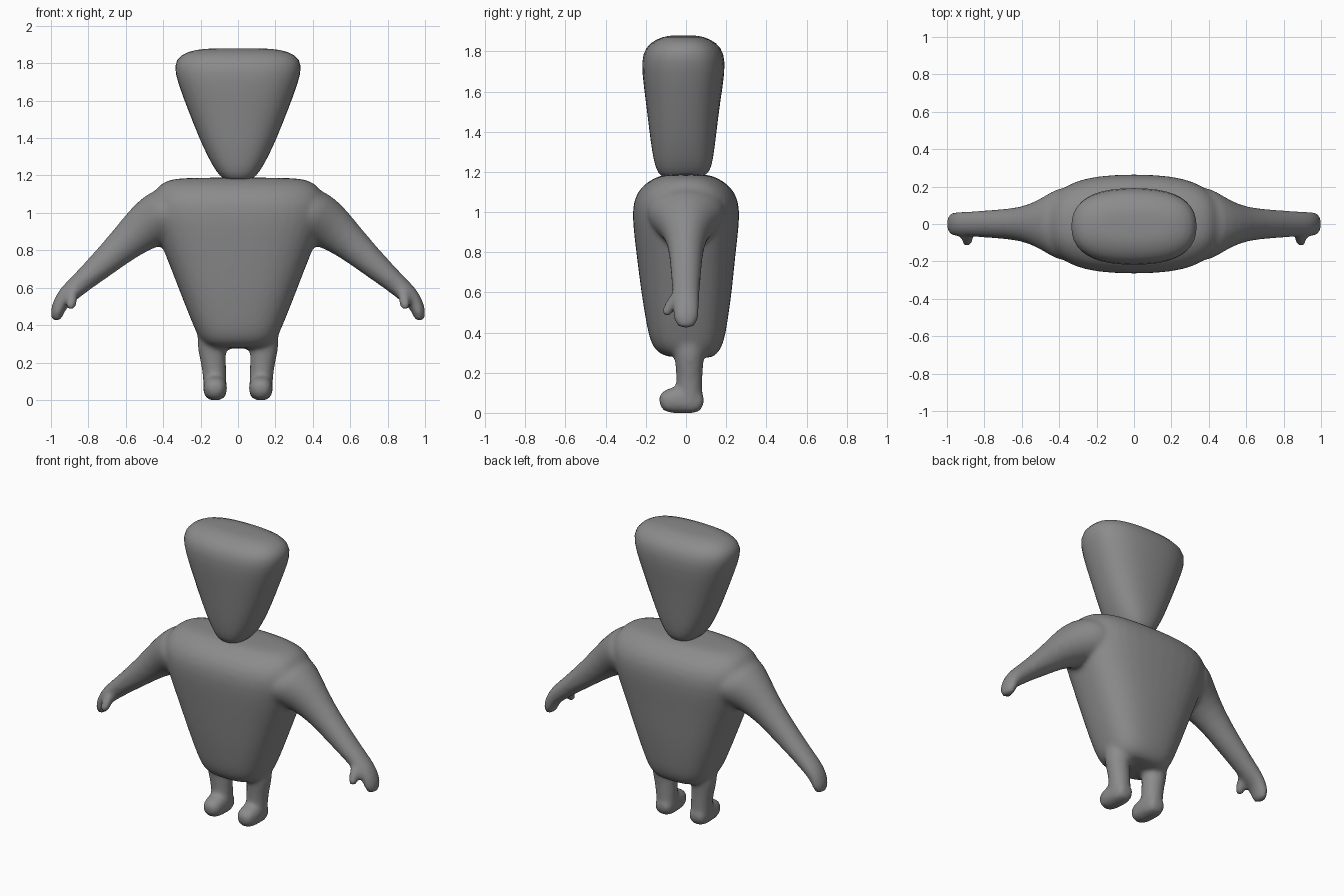
import bpy, bmesh, math
from mathutils import Vector

grey = bpy.data.materials.new("dark_grey")
grey.diffuse_color = (0.26, 0.26, 0.26, 1)


def loft(bm, rings, ref=(0, 1, 0), power=2.0, side=1, n=20):
    """Skin rings of (centre, in-plane half size, half size along ref) into a closed tube."""
    ref, loops = Vector(ref), []
    pts = [Vector(r[0]) for r in rings]
    for i, (_, a, b) in enumerate(rings):
        t = (pts[min(i + 1, len(pts) - 1)] - pts[max(i - 1, 0)]).normalized()
        u = ref.cross(t).normalized()
        v = t.cross(u)
        loop = []
        for k in range(n):
            c, s = math.cos(math.tau * k / n), math.sin(math.tau * k / n)
            p = pts[i] + u * a * math.copysign(abs(c) ** (2 / power), c) \
                + v * b * math.copysign(abs(s) ** (2 / power), s)
            p.x *= side
            loop.append(bm.verts.new(p))
        loops.append(loop)
    for a, b in zip(loops, loops[1:]):
        for k in range(n):
            bm.faces.new((a[k], a[(k + 1) % n], b[(k + 1) % n], b[k]))
    bm.faces.new(loops[0][::-1])
    bm.faces.new(loops[-1])


def finish(bm, name):
    bmesh.ops.recalc_face_normals(bm, faces=bm.faces)
    mesh = bpy.data.meshes.new(name)
    bm.to_mesh(mesh)
    bm.free()
    mesh.polygons.foreach_set("use_smooth", [True] * len(mesh.polygons))
    mesh.materials.append(grey)
    obj = bpy.data.objects.new(name, mesh)
    bpy.context.collection.objects.link(obj)
    sub = obj.modifiers.new("round", 'SUBSURF')
    sub.levels = sub.render_levels = 1
    return obj


def upright(rows):
    return [((0, cy, z), hx, hy) for z, hx, hy, cy in rows]


# Head: wedge widening upward
bm = bmesh.new()
loft(bm, upright([
    (1.17, .05, .07, -.01), (1.18, .08, .117, -.01), (1.22, .118, .141, -.012),
    (1.30, .163, .156, -.014), (1.40, .21, .169, -.015), (1.55, .27, .187, -.015),
    (1.70, .328, .21, -.013), (1.79, .348, .207, -.013), (1.845, .315, .168, -.013),
    (1.875, .23, .10, -.013), (1.88, .12, .05, -.013)]), power=2.5)
finish(bm, "head")

# Torso: tapered barrel
bm = bmesh.new()
loft(bm, upright([
    (.275, .12, .09, 0), (.285, .175, .14, 0), (.33, .212, .177, .005),
    (.40, .242, .196, .005), (.50, .284, .212, .004), (.60, .322, .228, .003),
    (.80, .402, .25, 0), (.95, .462, .269, 0), (1.05, .48, .269, 0),
    (1.13, .45, .228, 0), (1.175, .39, .15, 0), (1.19, .30, .10, 0)]), power=2.7)

for s in (1, -1):
    # Arm ending in a mitten, flaring into the shoulder
    loft(bm, [
        ((.34, 0, 1.01), .15, .225), ((.42, 0, .972), .148, .185),
        ((.50, 0, .925), .126, .128),
        ((.60, 0, .84), .096, .09), ((.72, 0, .73), .077, .08),
        ((.83, 0, .635), .06, .071), ((.90, 0, .573), .055, .069),
        ((.942, 0, .53), .046, .067), ((.965, 0, .48), .038, .066),
        ((.971, 0, .445), .033, .056), ((.971, 0, .418), .02, .03)], side=s)
    # Thumb
    loft(bm, [
        ((.885, -.02, .60), .03, .03), ((.885, -.06, .56), .034, .034),
        ((.892, -.09, .515), .032, .031), ((.896, -.106, .48), .023, .023)], side=s, n=12)
    # Leg
    loft(bm, [
        ((.14, .015, .40), .08, .085), ((.143, .015, .28), .078, .075),
        ((.13, .017, .20), .067, .066), ((.123, .017, .10), .064, .067),
        ((.122, .015, .02), .061, .067), ((.122, .015, -.002), .045, .055)], side=s)
    # Foot
    loft(bm, [
        ((.122, .088, .045), .03, .04), ((.122, .07, .05), .05, .057),
        ((.122, 0, .064), .07, .065), ((.122, -.06, .065), .069, .066),
        ((.122, -.112, .055), .053, .055), ((.122, -.134, .05), .028, .03)],
        ref=(1, 0, 0), power=2.4, side=s)

# Fuse limbs and torso into one smooth skin
body = finish(bm, "body")
rm = body.modifiers.new("fuse", 'REMESH')
rm.mode = 'VOXEL'
rm.voxel_size = 0.014
rm.use_smooth_shade = True
sm = body.modifiers.new("blend", 'SMOOTH')
sm.factor = 0.5
sm.iterations = 9
